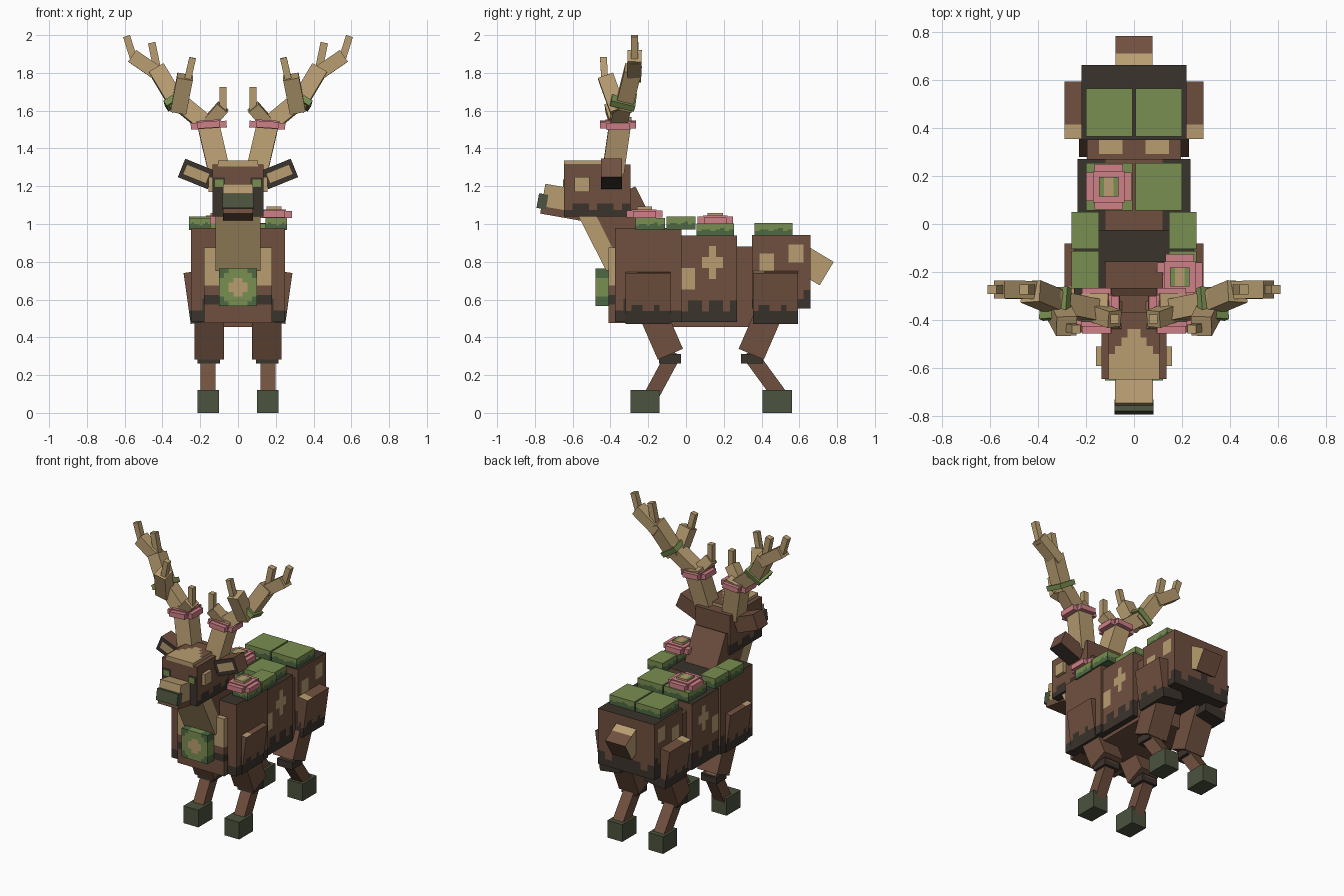
import bpy, bmesh, math
from mathutils import Vector, Euler

cube = bpy.data.objects.get("Cube")
if cube:
    bpy.data.objects.remove(cube, do_unlink=True)


def material(name, rgb):
    lin = [((c / 255 + 0.055) / 1.055) ** 2.4 for c in rgb] + [1]
    m = bpy.data.materials.new(name)
    m.use_nodes = True
    m.diffuse_color = lin
    m.node_tree.nodes["Principled BSDF"].inputs["Base Color"].default_value = lin
    return m


BROWN, DARK, TAN, GREEN, FOREST, HOOF, PINK = range(7)
MATS = [material("brown fur", (112, 80, 63)), material("dark fur", (59, 51, 45)),
        material("tan", (184, 157, 113)), material("moss green", (121, 142, 80)),
        material("forest green", (76, 104, 66)), material("hoof", (76, 83, 62)),
        material("petal pink", (206, 128, 135))]


def box(name, size, loc, mat, rot=(0, 0, 0), paint=None, cells=8):
    """Box; paint(p, n) picks a colour per square from its place in the unit box."""
    bm = bmesh.new()
    bmesh.ops.create_cube(bm, size=1)
    if paint:
        bmesh.ops.subdivide_edges(bm, edges=bm.edges[:], cuts=cells - 1, use_grid_fill=True)
    bm.normal_update()
    for f in bm.faces:
        f.material_index = paint(f.calc_center_median(), f.normal) if paint else mat
    for v in bm.verts:
        v.co = Vector(c * s for c, s in zip(v.co, size))
    me = bpy.data.meshes.new(name)
    bm.to_mesh(me)
    bm.free()
    for m in MATS:
        me.materials.append(m)
    ob = bpy.data.objects.new(name, me)
    bpy.context.collection.objects.link(ob)
    ob.location = loc
    ob.rotation_euler = Euler([math.radians(a) for a in rot])
    return ob


def beam(name, a, b, w, d, mat):
    """Box running from point a to point b."""
    a, b = Vector(a), Vector(b)
    ob = box(name, (w, d, (b - a).length), (a + b) / 2, mat)
    ob.rotation_euler = Vector((0, 0, 1)).rotation_difference(b - a).to_euler()
    return ob


def ragged(p, h):
    return p.z < h + 0.08 * math.sin(16 * p.y + 11 * p.x)


def coat(h, spots=(), top=lambda p: BROWN):
    """Brown coat, dark underside with a ragged edge, tan spots on the flanks."""
    def paint(p, n):
        if n.z > 0.5:
            return top(p)
        if n.z < -0.5 or ragged(p, h):
            return DARK
        if abs(n.x) > 0.5 and any(abs(p.y - y) + abs(p.z - z) < 0.18 for y, z in spots):
            return TAN
        return BROWN
    return paint


def moss(p, n):
    return GREEN if n.z > 0.5 or not ragged(p, 0) else FOREST


def flower(name, loc, tilt=0):
    x, y, z = loc
    box(name + "_petals_side", (0.19, 0.12, 0.035), loc, PINK, (0, tilt, 0))
    box(name + "_petals_front", (0.12, 0.19, 0.035), (x, y, z + 0.003), PINK, (0, tilt, 0))
    box(name + "_core", (0.13, 0.13, 0.03), (x, y, z + 0.012), PINK, (0, tilt, 0))


def flower_center(name, loc):
    box(name, (0.08, 0.08, 0.025), loc, TAN, paint=lambda p, n: GREEN if n.z > 0.5 and abs(p.x) > 0.3 else TAN)


# Torso
box("chest", (0.5, 0.35, 0.5), (0, -0.2, 0.73), BROWN,
    paint=coat(-0.34, top=lambda p: DARK))
box("barrel", (0.47, 0.297, 0.46), (0, 0.122, 0.71), BROWN,
    paint=coat(-0.27, [(0.1, 0.2), (-0.34, 0.0)], lambda p: DARK if abs(p.x) > 0.3 else BROWN))
box("rump", (0.435, 0.31, 0.387), (0, 0.505, 0.747), BROWN,
    paint=coat(-0.25, [(-0.22, 0.13), (0.27, 0.27)], lambda p: DARK))
box("spine", (0.39, 0.56, 0.425), (0, 0.08, 0.668), BROWN,
    paint=lambda p, n: TAN if n.z > 0.5 and 0.1 < abs(p.x) < 0.35 and p.y > 0.4 else BROWN)
box("chest_plate", (0.36, 0.1, 0.4), (0, -0.36, 0.675), BROWN,
    paint=lambda p, n: TAN if abs(p.x) > 0.25 and p.z > -0.05 else
    DARK if abs(p.x) > 0.25 and -0.3 < p.z < -0.1 else BROWN)
box("chest_moss", (0.2, 0.07, 0.2), (0, -0.445, 0.665), GREEN,
    paint=lambda p, n: TAN if n.y < -0.5 and abs(p.x) + abs(p.z) < 0.35 else
    FOREST if abs(p.x) + abs(p.z) > 0.7 else GREEN)
box("tail", (0.155, 0.17, 0.145), (0, 0.672, 0.781), TAN, (-31, 0, 0),
    paint=lambda p, n: BROWN if n.y > 0.5 or (abs(n.z) > 0.5 and p.y > 0) else TAN)

# Neck and head
box("neck", (0.24, 0.34, 0.33), (0, -0.345, 0.975), BROWN, (27, 0, 0),
    paint=lambda p, n: TAN if n.y < -0.5 or (abs(n.x) > 0.5 and p.y < -0.2) else BROWN)


def face_paint(p, n):
    if n.z < -0.5 or ragged(p, -0.27):
        return DARK
    return DARK if n.y < -0.5 and abs(p.x) > 0.2 and p.z < 0.25 else BROWN


box("head", (0.27, 0.35, 0.275), (0, -0.47, 1.178), BROWN, paint=face_paint)
box("brow_cap", (0.21, 0.28, 0.03), (0, -0.506, 1.32), TAN,
    paint=lambda p, n: BROWN if n.z > 0.5 and p.y > 0.25 - 1.2 * abs(p.x) + 0.1 else TAN)
box("muzzle", (0.16, 0.22, 0.16), (0, -0.65, 1.115), TAN, (-10, 0, 0),
    paint=lambda p, n: BROWN if p.z < -0.25 else TAN)
box("nose", (0.162, 0.05, 0.078), (0, -0.76, 1.12), HOOF, (-10, 0, 0))


def ear_paint(p, n):
    if n.y < -0.5:
        return TAN if abs(p.x) < 0.38 and abs(p.z) < 0.3 else DARK
    return DARK if n.z < -0.5 else BROWN


def lower_dark(p, n):
    if n.z > 0.5:
        return TAN if p.y < -0.2 else BROWN
    return DARK if n.z < -0.5 or ragged(p, -0.22) else BROWN


for s, side in ((1, "left_"), (-1, "right_")):
    box(side + "cheek_patch", (0.04, 0.08, 0.08), (s * 0.137, -0.55, 1.21), TAN)
    box(side + "eye", (0.045, 0.008, 0.04), (s * 0.098, -0.646, 1.215), GREEN)
    box(side + "ear", (0.17, 0.11, 0.105), (s * 0.22, -0.395, 1.265), BROWN,
        (0, -22 * s, 0), ear_paint)

    # Legs
    for end, y, d, x in (("front_", -0.2, 1, 0.287), ("rear_", 0.473, -1, 0.287)):
        box(side + end + "haunch", (0.16, 0.238, 0.272), (s * 0.19, y, 0.617), BROWN,
            (0, s * 8, 0), lower_dark)
    for end, up, knee, foot, hoof, tilt in (
            ("front_", -0.1425, -0.06, -0.2, -0.2175, 23.5),
            ("rear_", 0.405, 0.33, 0.52, 0.4825, -23.5)):
        box(side + end + "thigh", (0.155, 0.145, 0.3), (s * 0.152, up, 0.448), BROWN, (tilt, 0, 0))
        box(side + end + "knee", (0.12, 0.115, 0.05), (s * 0.155, knee - 0.025 if d > 0 else
            (knee + 0.02 if tilt < 0 else knee - 0.025), 0.286), DARK)
        beam(side + end + "shin", (s * 0.158, knee, 0.32), (s * 0.158, foot, 0.06), 0.08, 0.08, BROWN)
        box(side + end + "hoof", (0.115, 0.155, 0.12), (s * 0.158, hoof, 0.06), HOOF)

    # Antlers: (name, start, end, thickness)
    for part, a, b, w in (
            ("base", (0.1, -0.385, 1.28), (0.165, -0.345, 1.56), 0.115),
            ("beam", (0.17, -0.36, 1.53), (0.34, -0.325, 1.67), 0.09),
            ("upper_beam", (0.31, -0.33, 1.62), (0.43, -0.28, 1.82), 0.09),
            ("outer_beam", (0.4, -0.275, 1.78), (0.56, -0.272, 1.89), 0.075),
            ("outer_tip", (0.545, -0.272, 1.85), (0.59, -0.272, 1.995), 0.038),
            ("middle_tip", (0.43, -0.272, 1.83), (0.457, -0.272, 1.96), 0.04),
            ("front_tine", (0.315, -0.36, 1.6), (0.28, -0.425, 1.78), 0.085),
            ("front_tip", (0.27, -0.43, 1.75), (0.24, -0.437, 1.88), 0.036),
            ("inner_tine", (0.15, -0.37, 1.54), (0.08, -0.395, 1.62), 0.07),
            ("inner_tip", (0.08, -0.395, 1.59), (0.08, -0.395, 1.725), 0.037)):
        beam(side + "antler_" + part, (s * a[0], *a[1:]), (s * b[0], *b[1:]), w, w, TAN)
    beam(side + "antler_moss", (s * 0.318, -0.335, 1.645), (s * 0.336, -0.327, 1.672), 0.13, 0.13, GREEN)
    flower(side + "antler_flower", (s * 0.155, -0.36, 1.523), s * 4)

    # Moss pads along the back
    for part, w, l, h, at in (
            ("rump_moss", 0.193, 0.2, 0.065, (0.102, 0.463, 0.972)),
            ("barrel_moss", 0.193, 0.197, 0.065, (0.102, 0.155, 0.97)),
            ("withers_moss", 0.115, 0.155, 0.07, (0.203, -0.027, 1.005)),
            ("shoulder_moss", 0.115, 0.155, 0.065, (0.203, -0.19, 1.0))):
        box(side + part, (w, l, h), (s * at[0], *at[1:]), GREEN, paint=moss)

# Flowers on the back
flower("shoulder_flower", (0.19, -0.22, 1.05))
flower_center("shoulder_flower_center", (0.19, -0.22, 1.08))
flower("barrel_flower", (-0.105, 0.155, 1.018))
flower_center("barrel_flower_center", (-0.105, 0.155, 1.045))
